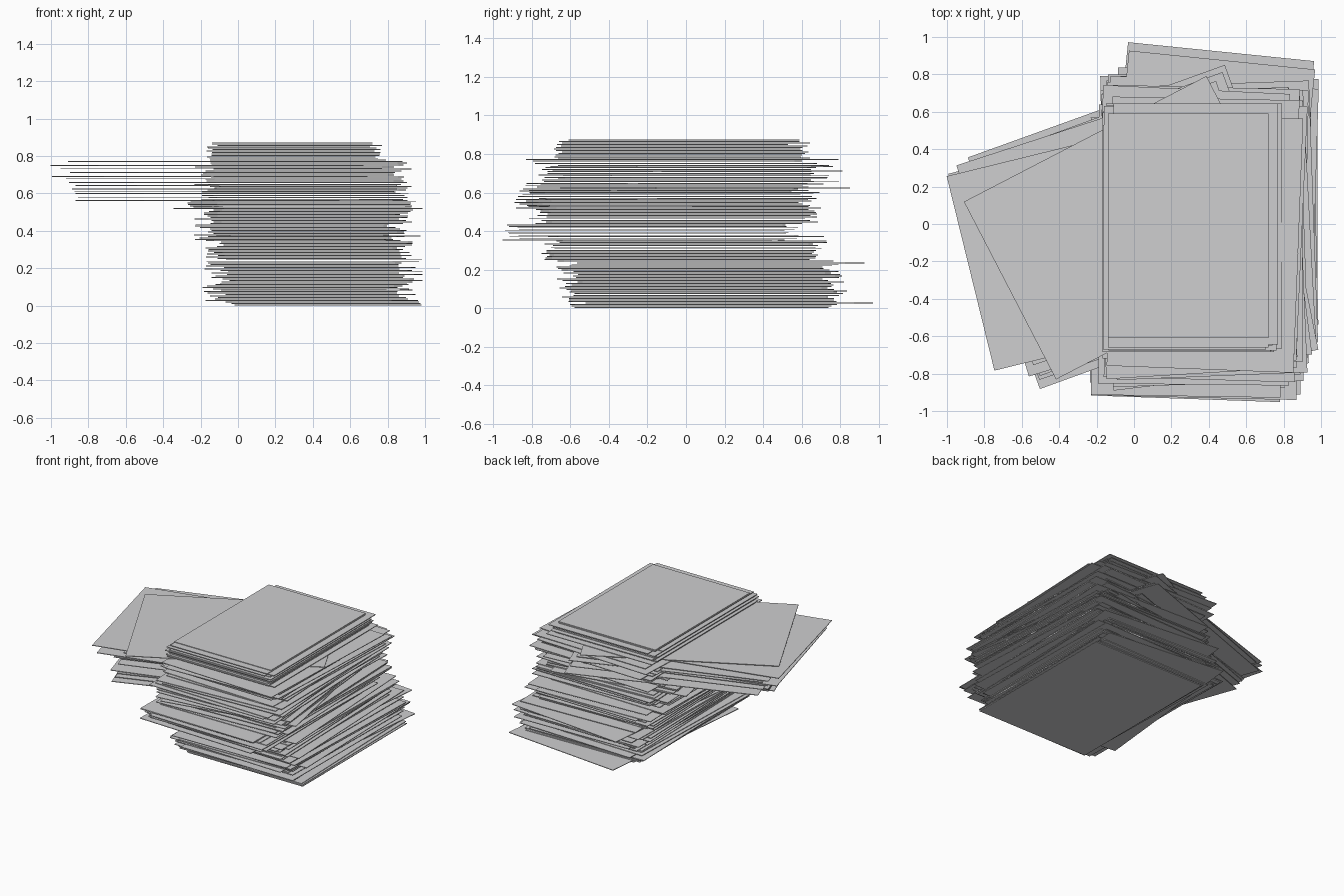
import bpy, bmesh, math, random
from mathutils import Matrix

random.seed(11)
paper = bpy.data.materials.new("paper grey")
paper.diffuse_color = (0.62, 0.62, 0.63, 1)

THICK = 0.005


def sheet(bm, cx, cy, z, w, l, deg):
    """One thin sheet of paper lying flat."""
    m = (Matrix.Translation((cx, cy, z + THICK / 2))
         @ Matrix.Rotation(math.radians(deg), 4, 'Z')
         @ Matrix.Diagonal((w, l, THICK, 1)))
    bmesh.ops.create_cube(bm, size=1, matrix=m)


def make(name, sheets):
    bm = bmesh.new()
    for s in sheets:
        sheet(bm, *s)
    me = bpy.data.meshes.new(name)
    bm.to_mesh(me)
    bm.free()
    me.materials.append(paper)
    ob = bpy.data.objects.new(name, me)
    bpy.context.collection.objects.link(ob)


def pile(z0, z1, n, cx, cy, w, l, deg, jx, jy, jd):
    """n loosely stacked sheets between two heights."""
    u = random.uniform
    return [(cx + u(-jx, jx), cy + u(-jy, jy), z0 + (z1 - z0) * i / (n - 1),
             w, l, deg + u(-jd, jd)) for i in range(n)]


# bottom pile, pushed to the right and back
make("lower_sheets",
     [(0.48, 0.08, 0.0, 1.0, 1.32, 0), (0.47, 0.08, 0.008, 1.0, 1.34, 0.5),
      (0.45, 0.09, 0.016, 1.0, 1.36, 1.5),
      (0.395, 0.225, 0.024, 1.0, 1.4, -5.8)]
     + pile(0.032, 0.08, 7, 0.40, 0.08, 1.0, 1.37, 0, 0.07, 0.04, 1.5)
     + [(0.39, 0.12, 0.087, 1.0, 1.4, -2)]
     + pile(0.094, 0.225, 18, 0.40, 0.07, 1.0, 1.36, 0, 0.07, 0.06, 2)
     + [(0.40, 0.18, 0.232, 1.0, 1.4, -5.8), (0.46, 0.05, 0.243, 1.0, 1.4, 2)])

# middle pile, sliding to the front
make("middle_sheets",
     pile(0.25, 0.345, 13, 0.38, 0.0, 1.0, 1.37, 0, 0.05, 0.06, 2)
     + [(0.43, 0.0, 0.37, 1.02, 1.38, 3), (0.30, -0.22, 0.352, 1.01, 1.43, -2)]
     + pile(0.36, 0.43, 10, 0.35, -0.18, 1.01, 1.43, -0.5, 0.07, 0.04, 1.5)
     + pile(0.437, 0.51, 10, 0.36, -0.06, 1.02, 1.38, 1, 0.05, 0.04, 2.5)
     + [(0.32, -0.09, 0.517, 1.08, 1.4, 11.2)]
     + pile(0.524, 0.56, 6, 0.32, -0.12, 1.04, 1.36, 6, 0.03, 0.04, 3))

# sheets turned sideways, hanging out to the left
sideways = [(0.56, 0.0, -0.13, 20), (0.577, 0.01, -0.09, 19),
            (0.598, 0.0, -0.06, 20), (0.609, -0.02, -0.09, 17),
            (0.62, -0.02, 0.10, 19.8), (0.641, -0.01, -0.02, 18),
            (0.656, -0.04, 0.05, 19), (0.676, -0.06, 0.0, 18),
            (0.688, -0.15, -0.06, 15), (0.71, -0.03, 0.06, 20),
            (0.732, -0.09, 0.03, 18), (0.747, -0.165, -0.09, 13.8),
            (0.768, -0.015, -0.02, 27.4)]
make("sideways_sheets", [(x, y, z, 1.46, 1.07, d) for z, x, y, d in sideways])

# upright sheets tucked between the sideways ones
make("tucked_sheets",
     pile(0.566, 0.655, 10, 0.35, -0.09, 1.02, 1.4, 1, 0.05, 0.07, 4)
     + pile(0.663, 0.76, 10, 0.35, -0.02, 1.0, 1.36, 0, 0.05, 0.08, 3))

# small neat pile on top
make("top_sheets",
     [(0.32, -0.01, 0.776, 0.94, 1.31, 0)]
     + pile(0.783, 0.84, 8, 0.30, -0.02, 0.90, 1.28, 0, 0.03, 0.025, 0)
     + [(0.27, -0.07, 0.846, 0.87, 1.2, 0), (0.33, 0.0, 0.854, 0.88, 1.29, 0),
        (0.29, -0.035, 0.862, 0.86, 1.25, 0), (0.29, -0.01, 0.871, 0.86, 1.2, 0)])
